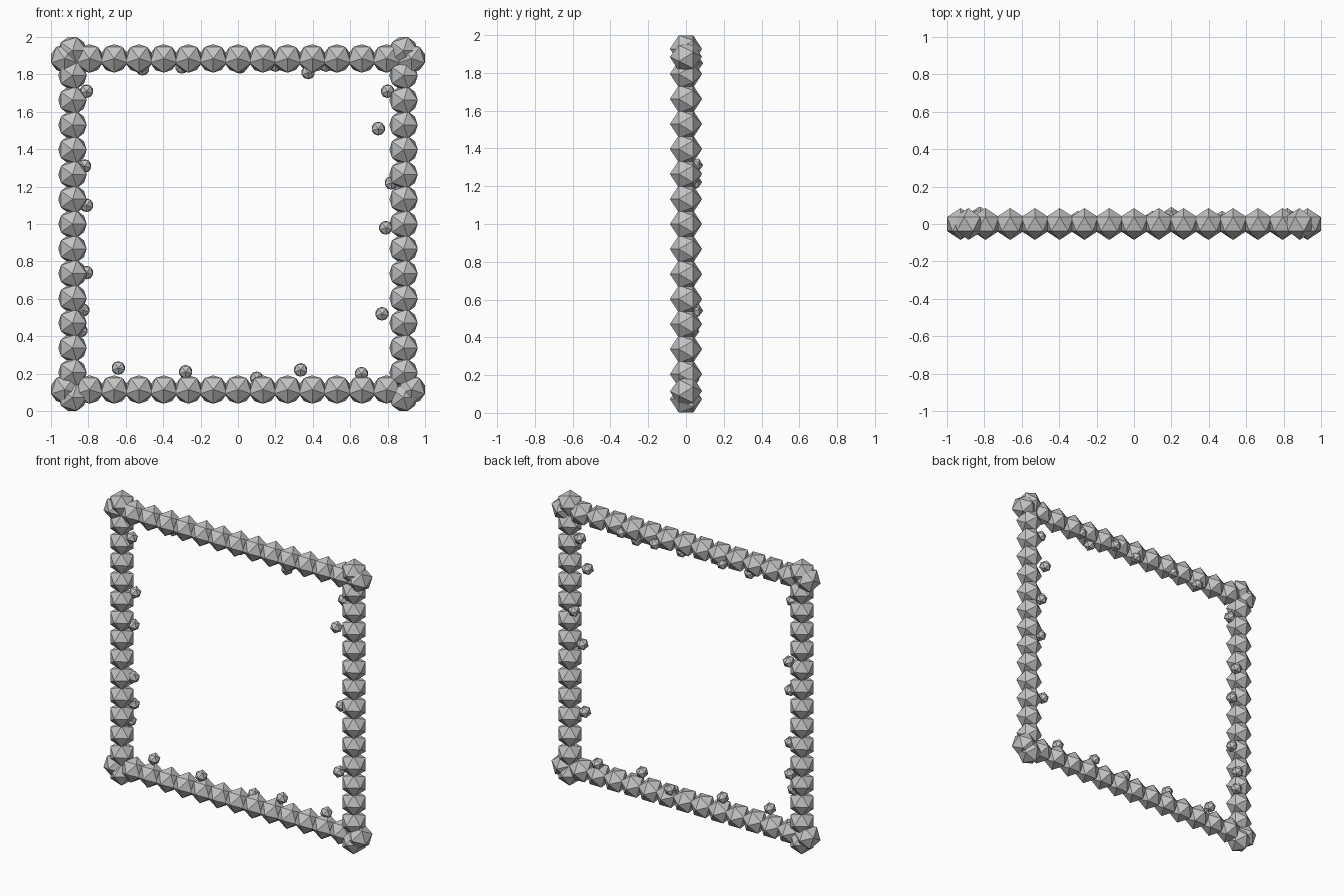
import bpy, bmesh
from math import pi
from mathutils import Matrix, Vector

cube = bpy.data.objects.get("Cube")
if cube:
    bpy.data.objects.remove(cube, do_unlink=True)

stone = bpy.data.materials.new("stone_grey")
stone.use_nodes = True
GREY = (0.55, 0.55, 0.55, 1)
stone.diffuse_color = GREY
stone.node_tree.nodes["Principled BSDF"].inputs["Base Color"].default_value = GREY

BEAD, PEBBLE = 0.085, 0.041     # radii
STEP, RAIL = 0.1324, 0.885      # bead spacing, distance of each side from the centre
CENTRE = Vector((0, 0, 1))
FACING = Matrix.Rotation(pi / 2, 4, 'X')      # a corner of each bead points forward
SIDEWAYS = Matrix.Rotation(pi / 2, 4, 'Y')


def beads(name, centres, radius, turn):
    """One object made of flat-sided, twenty-faced beads."""
    bm = bmesh.new()
    for c in centres:
        bmesh.ops.create_icosphere(bm, subdivisions=1, radius=radius,
                                   matrix=Matrix.Translation(c) @ turn @ FACING)
    mesh = bpy.data.meshes.new(name)
    bm.to_mesh(mesh)
    bm.free()
    mesh.materials.append(stone)
    bpy.context.collection.objects.link(bpy.data.objects.new(name, mesh))


# Four sides of the square frame
run = [i * STEP for i in range(-7, 8)]
for name, s in (("top", 1), ("bottom", -1)):
    beads(name + "_side", [CENTRE + Vector((t, 0, s * RAIL)) for t in run], BEAD, SIDEWAYS)
for name, s in (("left", 1), ("right", -1)):
    beads(name + "_side", [CENTRE + Vector((s * RAIL, 0, t)) for t in run], BEAD, Matrix())

# Small pebbles scattered along the inner edges: x, y, z
pebbles = {
    "right": [(-.81, 0, 1.71), (-.82, .05, 1.31), (-.81, .02, 1.1),
              (-.81, .02, .74), (-.83, .05, .54), (-.84, .03, .43)],
    "left": [(.8, .01, 1.71), (.75, 0, 1.51), (.82, .045, 1.22),
             (.79, 0, .98), (.77, 0, .52)],
    "top": [(-.51, .03, 1.83), (-.3, .03, 1.84), (.01, .03, 1.84),
            (.2, .05, 1.85), (.375, 0, 1.81), (.47, .03, 1.85)],
    "bottom": [(-.64, 0, .23), (-.28, 0, .21), (.1, .03, .175),
               (.335, 0, .22), (.66, .02, .2)],
}
for name, spots in pebbles.items():
    beads(name + "_pebbles", [Vector(p) for p in spots], PEBBLE, SIDEWAYS)
